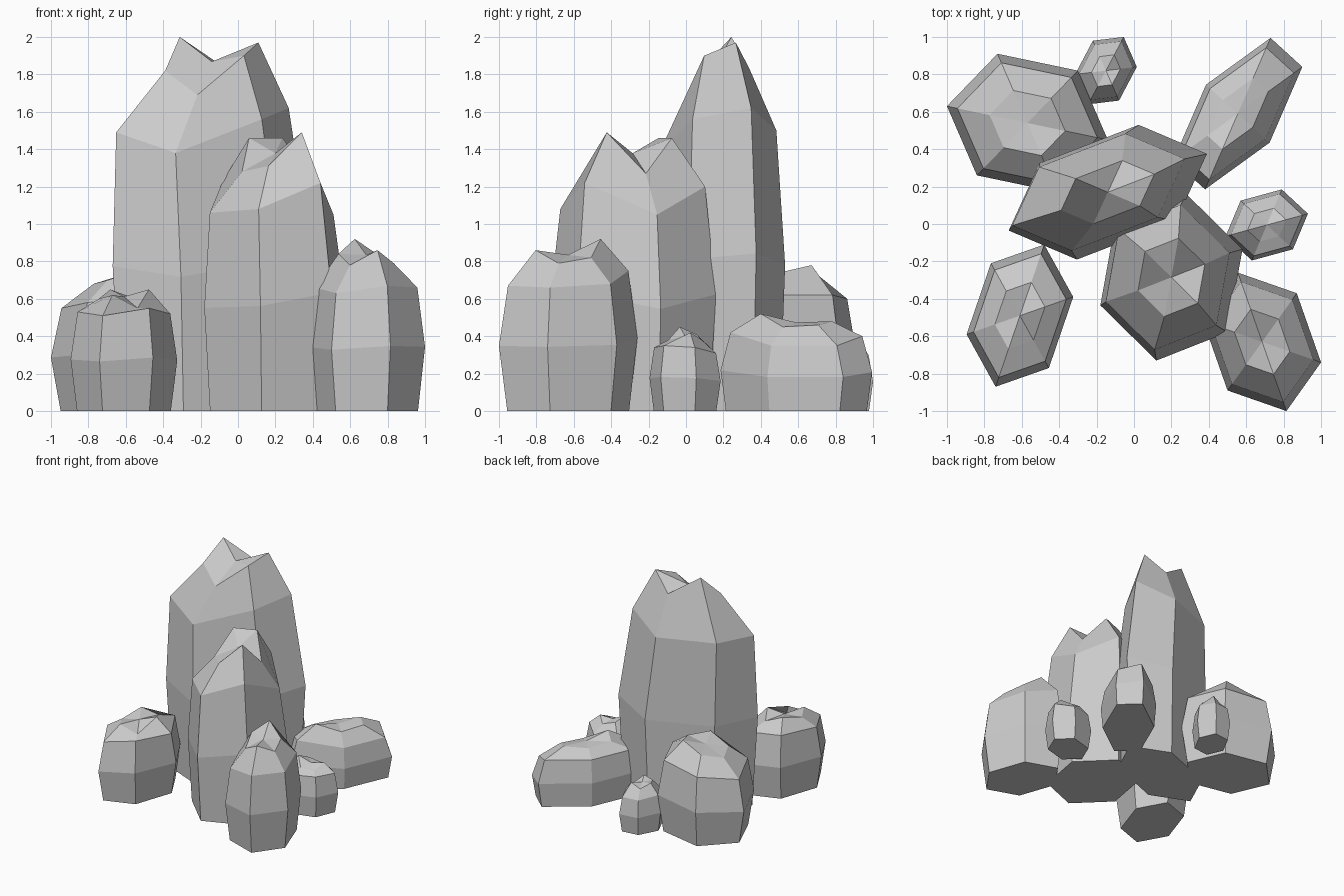
import bpy
from mathutils import Vector


def rock(name, centre, a, c, shoulder, peaks, shift=(0, 0), base=0.88):
    """Six-sided stone: base, bulging waist, shoulder and jagged crown rings.
    The plan is a stretched hexagon with corners a, a+c, c and their opposites."""
    o, a, c, s = Vector(centre), Vector(a), Vector(c), Vector(shift)
    spokes = [a, a + c, c, -a, -a - c, -c]
    rings = [
        (base, 0, [0] * 6),
        (1.0, 0, [z * 0.52 for z in shoulder]),
        (0.87, 1, shoulder),
        (0.47, 0, peaks),
    ]
    verts, faces = [], []
    for scale, k, heights in rings:
        for d, z in zip(spokes, heights):
            p = o + s * k + d * scale
            verts.append((p.x, p.y, z))
    for r in range(3):
        for i in range(6):
            j = (i + 1) % 6
            faces.append((r * 6 + i, r * 6 + j, r * 6 + 6 + j, r * 6 + 6 + i))
    # flat underside and faceted crown
    faces.append(tuple(reversed(range(6))))
    verts.append((o.x, o.y, sum(peaks) / 6))
    faces += [(18 + i, 18 + (i + 1) % 6, 24) for i in range(6)]
    if a.cross(c) < 0:
        faces = [tuple(reversed(f)) for f in faces]
    mesh = bpy.data.meshes.new(name)
    mesh.from_pydata(verts, [], faces)
    mesh.update()
    obj = bpy.data.objects.new(name, mesh)
    bpy.context.collection.objects.link(obj)
    return obj


# Two tall central stones
rock("tall_rock", (-0.14, 0.17), (-0.53, -0.205), (0.165, 0.36),
     [1.49, 1.5, 1.5, 1.62, 1.56, 1.38], [1.82, 2.0, 1.83, 1.97, 1.9, 1.69],
     shift=(-0.05, 0), base=0.92)
rock("middle_rock", (0.2, -0.285), (-0.38, -0.15), (0.30, -0.295),
     [1.06, 1.08, 1.22, 1.05, 1.2, 1.23], [1.28, 1.31, 1.49, 1.27, 1.46, 1.46],
     shift=(-0.02, 0), base=0.92)

# Medium stones around them
rock("front_right_rock", (0.685, -0.63), (0.13, -0.37), (0.185, 0.26),
     [0.67, 0.66, 0.68, 0.75, 0.66, 0.63], [0.86, 0.79, 0.82, 0.92, 0.84, 0.78])
rock("front_left_rock", (-0.61, -0.49), (-0.285, -0.1), (0.13, 0.38),
     [0.53, 0.55, 0.55, 0.52, 0.55, 0.51], [0.6, 0.65, 0.6, 0.65, 0.55, 0.62])
rock("back_left_rock", (-0.57, 0.54), (-0.43, 0.09), (0.27, 0.28),
     [0.55, 0.6, 0.62, 0.62, 0.62, 0.58], [0.68, 0.72, 0.78, 0.74, 0.76, 0.7])
rock("back_right_rock", (0.555, 0.59), (0.345, 0.25), (-0.17, 0.155),
     [0.35, 0.4, 0.4, 0.4, 0.42, 0.35], [0.46, 0.48, 0.46, 0.47, 0.52, 0.45],
     base=0.93)

# Small stones
rock("small_right_rock", (0.71, -0.005), (-0.22, -0.06), (0.08, 0.19),
     [0.33, 0.32, 0.31, 0.34, 0.35, 0.34], [0.45, 0.41, 0.38, 0.42, 0.37, 0.38])
rock("small_back_rock", (-0.15, 0.82), (-0.165, -0.02), (0.095, 0.18),
     [0.31, 0.3, 0.3, 0.31, 0.32, 0.3], [0.4, 0.37, 0.41, 0.37, 0.42, 0.39])
